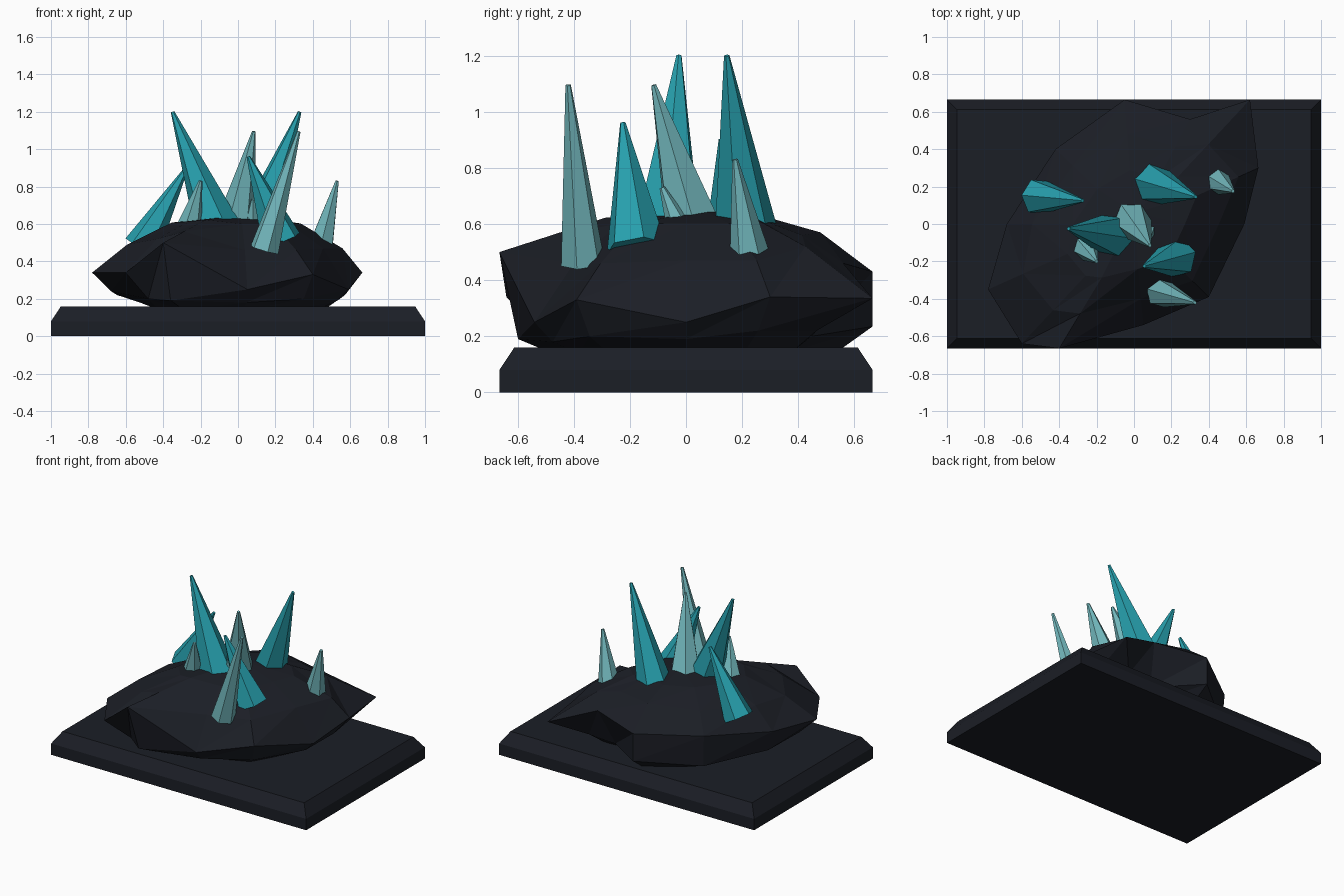
import bpy, bmesh
from mathutils import Vector, Matrix

if "Cube" in bpy.data.objects:
    bpy.data.objects.remove(bpy.data.objects["Cube"])


def material(name, rgb):
    m = bpy.data.materials.new(name)
    m.diffuse_color = (*rgb, 1)
    m.use_nodes = True
    m.node_tree.nodes["Principled BSDF"].inputs["Base Color"].default_value = m.diffuse_color
    return m


STONE = material("dark_stone", (0.011, 0.013, 0.019))
TEAL = material("teal_crystal", (0.02, 0.35, 0.42))
PALE = material("pale_crystal", (0.17, 0.48, 0.51))


def finish(bm, name, mat):
    bmesh.ops.recalc_face_normals(bm, faces=bm.faces)
    me = bpy.data.meshes.new(name)
    bm.to_mesh(me)
    bm.free()
    me.materials.append(mat)
    ob = bpy.data.objects.new(name, me)
    bpy.context.collection.objects.link(ob)
    return ob


def loft(name, rings, mat, top=None):
    """Skin a stack of equal rings; cap the bottom, cap or fan the top."""
    bm = bmesh.new()
    rows = [[bm.verts.new(p) for p in r] for r in rings]
    n = len(rows[0])
    for a, b in zip(rows, rows[1:]):
        for i in range(n):
            j = (i + 1) % n
            q = [a[i], a[j], b[j], b[i]]
            if n == 4:
                bm.faces.new(q)
            else:
                bm.faces.new((q[0], q[1], q[2]))
                bm.faces.new((q[0], q[2], q[3]))
    bm.faces.new(rows[0][::-1])
    if top is None:
        bm.faces.new(rows[-1])
    else:
        t = bm.verts.new(top)
        for i in range(n):
            bm.faces.new((rows[-1][i], rows[-1][(i + 1) % n], t))
    return finish(bm, name, mat)


# Base slab with a chamfered top
def rect(x, y, z):
    return [(-x, -y, z), (x, -y, z), (x, y, z), (-x, y, z)]


loft("base", [rect(1, .665, 0), rect(1, .665, .08), rect(.947, .612, .16)], STONE)

# Rock: widest outline, then scaled rings below and above it
edge = [(.665, .30, .34), (.62, .665, .335), (.30, .56, .46), (-.05, .665, .43),
        (-.42, .40, .41), (-.68, 0, .36), (-.78, -.35, .34), (-.60, -.64, .34),
        (-.40, -.665, .50), (.05, -.54, .25), (.40, -.39, .33), (.59, 0, .25)]
low = [(.86, .22), (.7, .22), (.8, .2), (1, .235), (.97, .19), (.95, .22),
       (.87, .24), (.8, .2), (.9, .19), (.88, .18), (.88, .2), (.9, .19)]
high = [(.84, .47), (.64, .52), (.74, .56), (.72, .57), (.78, .53), (.8, .51),
        (.76, .49), (.72, .52), (.72, .56), (.74, .46), (.78, .46), (.77, .47)]


def ring(table):
    return [(x * s, y * s, z) for (x, y, _), (s, z) in zip(edge, table)]


bottom = [(s * (.62 if 4 <= i <= 7 else .8), .14) for i, (s, _) in enumerate(low)]
crown = [(s * .6, z + (.64 - z) * .78) for s, z in high]
loft("rock", [ring(bottom), ring(low), edge, ring(high), ring(crown)], STONE,
     top=(0, .06, .65))

# Crystals: base centre, tip, base radius, material
crystals = [
    ((-.12, -.06, .60), (-.35, -.025, 1.20), .125, TEAL),
    ((.11, .21, .60), (.33, .145, 1.20), .115, TEAL),
    ((-.01, .02, .61), (.085, -.115, 1.095), .11, PALE),
    ((.15, -.37, .49), (.325, -.42, 1.095), .08, PALE),
    ((.22, -.18, .54), (.055, -.225, .96), .11, TEAL),
    ((-.50, .145, .50), (-.275, .125, .90), .10, TEAL),
    ((.44, .23, .47), (.53, .175, .83), .08, PALE),
    ((-.26, -.13, .59), (-.20, -.20, .83), .075, PALE),
    ((.075, -.03, .60), (.08, -.085, .73), .05, PALE),
]
for k, (b, t, r, mat) in enumerate(crystals, 1):
    b, t = Vector(b), Vector(t)
    b -= (t - b).normalized() * .03
    axis = t - b
    bm = bmesh.new()
    rot = axis.to_track_quat('Z', 'Y').to_matrix().to_4x4()
    bmesh.ops.create_cone(bm, cap_ends=True, segments=6, radius1=r, radius2=.01,
                          depth=axis.length,
                          matrix=Matrix.Translation((b + t) / 2) @ rot)
    finish(bm, f"crystal_{k}", mat)
